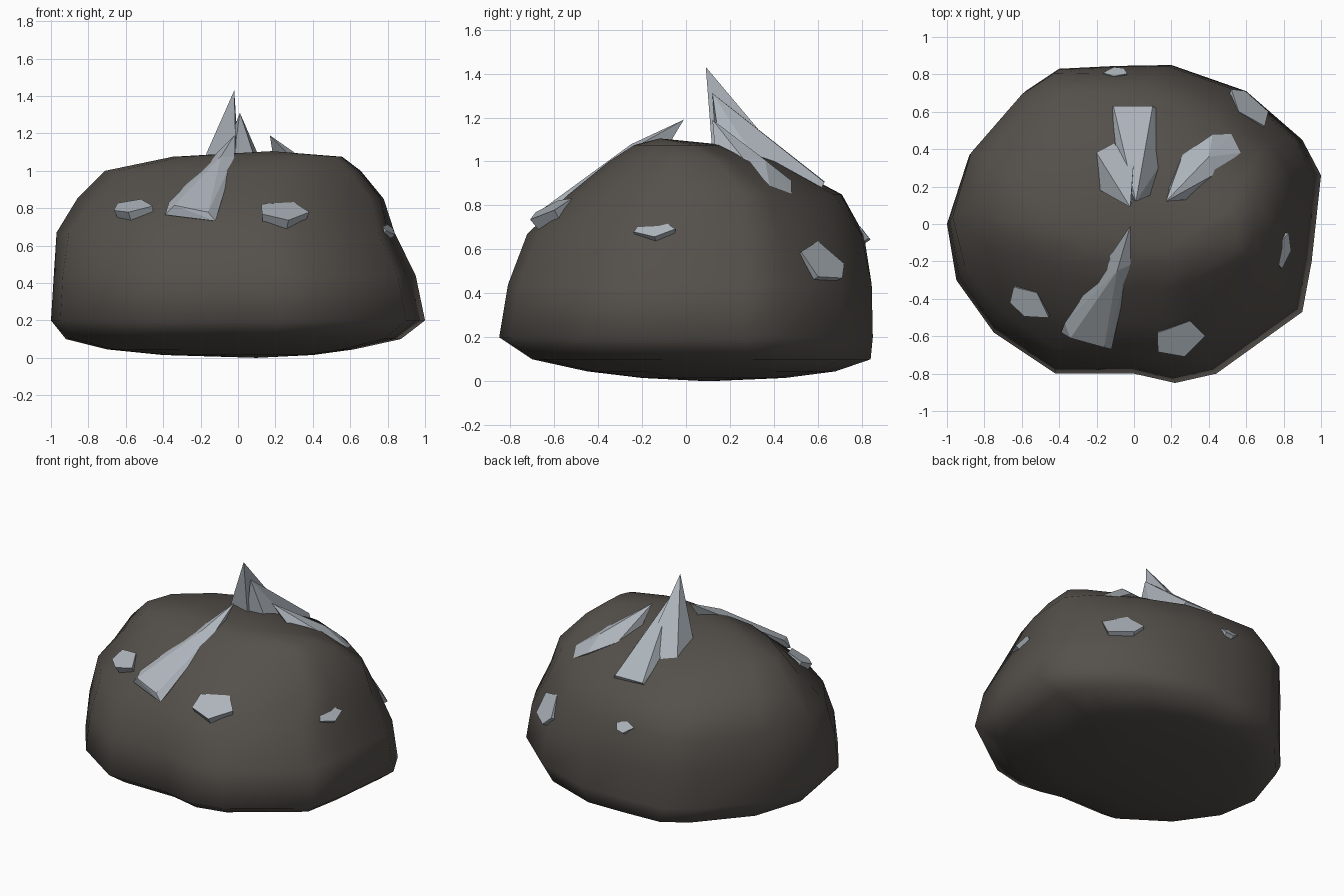
import bpy, bmesh, math, random
from mathutils import Vector
from mathutils.bvhtree import BVHTree

if "Cube" in bpy.data.objects:
    bpy.data.objects.remove(bpy.data.objects["Cube"])

random.seed(4)


def material(name, rgb):
    m = bpy.data.materials.new(name)
    m.diffuse_color = (*rgb, 1)
    m.use_nodes = True
    m.node_tree.nodes["Principled BSDF"].inputs["Base Color"].default_value = m.diffuse_color
    return m


STONE = material("dark_stone", (0.09, 0.08, 0.07))
CRYSTAL = material("pale_crystal", (0.42, 0.46, 0.50))


def finish(bm, name, mat, smooth):
    bmesh.ops.recalc_face_normals(bm, faces=bm.faces)
    me = bpy.data.meshes.new(name)
    for f in bm.faces:
        f.smooth = smooth
    bm.to_mesh(me)
    me.materials.append(mat)
    ob = bpy.data.objects.new(name, me)
    bpy.context.collection.objects.link(ob)
    return ob


# Boulder: plan outline lofted through levels
# (z, x min, x max, y min, y max, pinch of the +x+y / -x-y diagonal)
outline = [(1.0, 0.26), (0.9, 0.45), (0.6, 0.71), (0.2, 0.85), (-0.1, 0.845),
           (-0.4, 0.83), (-0.58, 0.71), (-0.88, 0.37), (-1.0, 0.0), (-0.95, -0.3),
           (-0.75, -0.58), (-0.42, -0.8), (0.0, -0.8), (0.22, -0.85),
           (0.44, -0.8), (0.9, -0.47), (0.95, -0.2)]
levels = [(0.015, -0.4, 0.4, -0.2, 0.45, 0), (0.045, -0.7, 0.62, -0.45, 0.68, 0),
          (0.1, -0.92, 0.87, -0.7, 0.84, 0), (0.2, -1, 1, -0.85, 0.85, 0),
          (0.44, -0.985, 0.95, -0.81, 0.845, 0),
          (0.67, -0.97, 0.855, -0.73, 0.81, 0.04),
          (0.85, -0.86, 0.82, -0.55, 0.7, 0.1), (1.0, -0.71, 0.69, -0.36, 0.42, 0.1),
          (1.075, -0.35, 0.58, -0.24, 0.18, 0.1)]
rock = bmesh.new()
rings = []
for z, x0, x1, y0, y1, pinch in levels:
    ring = []
    for ox, oy in outline:
        s = math.sin(2 * math.atan2(oy, ox))
        if s < 0:  # back left bulges slightly, front right is a little pinched
            s *= 0.5 if ox < 0 else -0.5
        k = 1 - pinch * s
        ring.append(rock.verts.new(((x0 + x1) / 2 + k * ox * (x1 - x0) / 2,
                                    (y0 + y1) / 2 + k * oy / 0.85 * (y1 - y0) / 2, z)))
    rings.append(ring)
n = len(outline)
for lo, hi in zip(rings, rings[1:]):
    for i in range(n):
        j = (i + 1) % n
        rock.faces.new((lo[i], lo[j], hi[j], hi[i]))
for ring, tip in ((rings[0], (0.1, 0.1, 0)), (rings[-1], (0.18, -0.12, 1.105))):
    c = rock.verts.new(tip)
    for i in range(n):
        rock.faces.new((ring[i], ring[(i + 1) % n], c))
bmesh.ops.recalc_face_normals(rock, faces=rock.faces)
surface = BVHTree.FromBMesh(rock)
finish(rock, "boulder", STONE, True)


def hull(name, points):
    bm = bmesh.new()
    for p in points:
        bm.verts.new(p)
    res = bmesh.ops.convex_hull(bm, input=bm.verts[:])
    inner = [v for v in res["geom_interior"] if isinstance(v, bmesh.types.BMVert)]
    bmesh.ops.delete(bm, geom=inner, context='VERTS')
    finish(bm, name, CRYSTAL, False)


def spike(name, tip, rim):
    """Leaning shard: rim points are (x, y, height above the boulder)."""
    pts = [Vector(tip)]
    for x, y, dz in rim:
        h = surface.ray_cast(Vector((x, y, 3)), Vector((0, 0, -1)))[0].z
        pts.append(Vector((x, y, h + dz)))
    hull(name, pts)


def chip(name, centre, length, width, out, lift=0.6, turn=0.0):
    """Small irregular chunk sitting on the boulder near a point."""
    loc, nor, _, _ = surface.find_nearest(Vector(centre))
    axis = (nor + Vector((0, 0, lift))).normalized()
    u = Vector((0, 0, 1)).cross(nor).normalized()
    v = axis.cross(u)
    pts = []
    for i in range(5):
        a = turn + i * math.tau / 5 + random.uniform(-0.35, 0.35)
        side = u * math.cos(a) * length + v * math.sin(a) * width
        pts += [loc + side + axis * out, loc + side * 0.8 - axis * 0.08]
    hull(name, pts)


# Long shards around the summit
spike("front_shard", (-0.02, -0.01, 1.19),
      [(-0.12, -0.2, 0.0), (-0.02, -0.22, 0.0), (-0.09, -0.25, 0.03),
       (-0.27, -0.46, 0.0), (-0.37, -0.53, 0.04), (-0.39, -0.58, 0.02),
       (-0.16, -0.66, 0.09), (-0.12, -0.67, 0.05), (-0.34, -0.61, 0.09),
       (-0.05, -0.1, -0.05), (-0.2, -0.5, -0.1)])
spike("back_shard", (0.01, 0.12, 1.31),
      [(-0.11, 0.63, 0.02), (0.1, 0.63, 0.03), (-0.12, 0.61, -0.02),
       (0.13, 0.61, -0.02), (0.13, 0.3, 0.0), (-0.11, 0.35, -0.02),
       (0.1, 0.16, -0.04), (-0.03, 0.14, -0.06), (0, 0.5, -0.2)])
spike("tall_shard", (-0.02, 0.09, 1.43),
      [(-0.2, 0.38, 0.0), (-0.11, 0.43, 0.0), (-0.18, 0.18, 0.0),
       (-0.01, 0.12, -0.04), (0.0, 0.35, 0.1), (-0.08, 0.28, -0.15)])
spike("side_shard", (0.17, 0.12, 1.19),
      [(0.26, 0.37, 0.0), (0.42, 0.48, 0.02), (0.52, 0.48, 0.0),
       (0.57, 0.38, 0.0), (0.42, 0.26, 0.0), (0.28, 0.13, 0.0),
       (0.19, 0.2, 0.0), (0.4, 0.36, 0.04), (0.38, 0.32, -0.15)])

# Small chips embedded in the flanks
chip("front_chip", (0.24, -0.6, 0.76), 0.14, 0.11, 0.03)
chip("left_chip", (-0.55, -0.41, 0.78), 0.13, 0.08, 0.03)
chip("right_chip", (0.78, -0.14, 0.68), 0.1, 0.05, 0.01)
chip("back_chip", (-0.1, 0.81, 0.67), 0.07, 0.04, 0.01)
chip("back_right_chip", (0.6, 0.6, 0.53), 0.14, 0.11, 0.02, 0.2)
